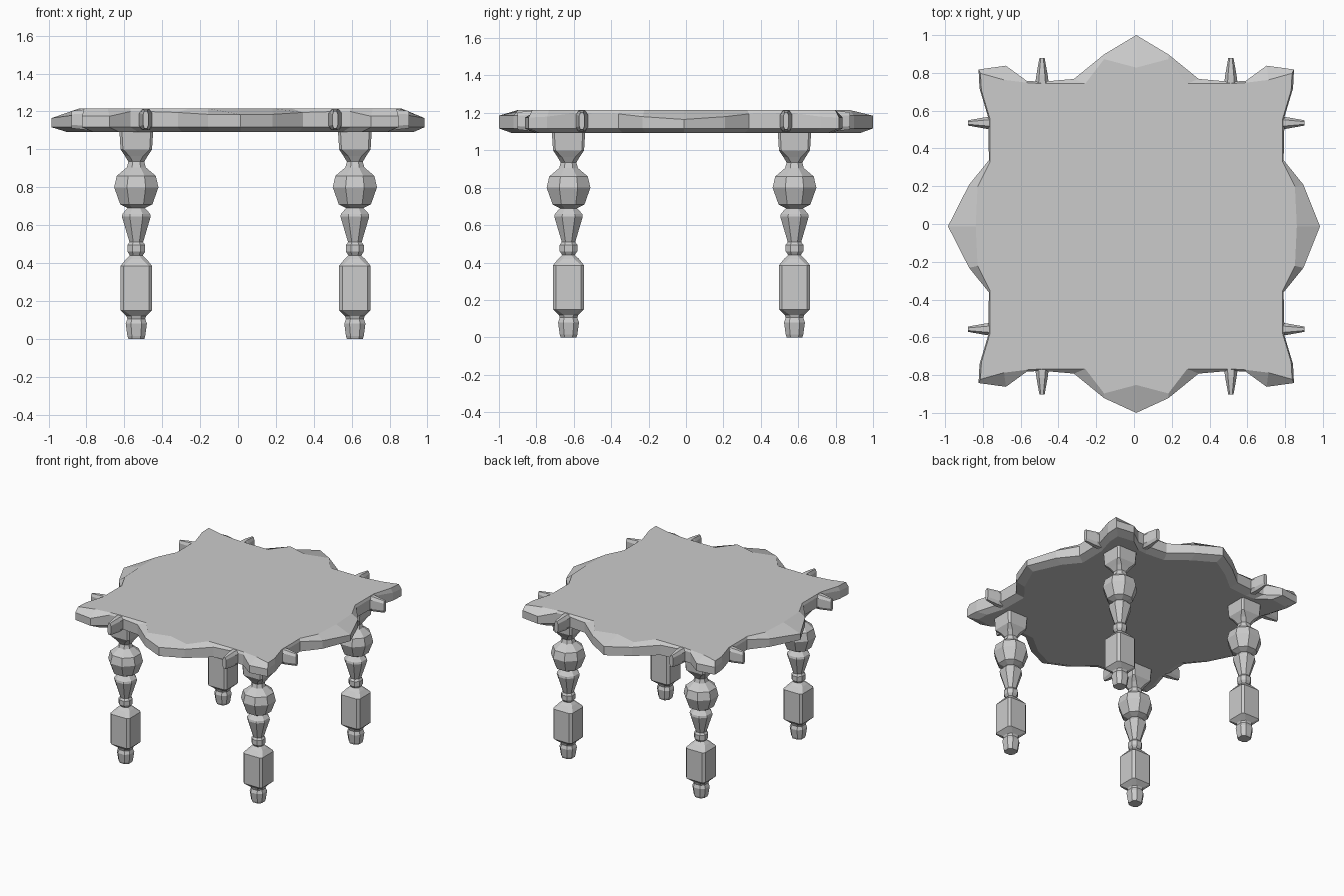
import bpy, bmesh
from math import pi
from mathutils import Matrix, Vector

if "Cube" in bpy.data.objects:
    bpy.data.objects.remove(bpy.data.objects["Cube"])


def loft(name, rings, matrix=None):
    """Skin a list of closed rings and cap both ends."""
    bm = bmesh.new()
    loops = [[bm.verts.new(p) for p in r] for r in rings]
    n = len(loops[0])
    for a, b in zip(loops, loops[1:]):
        for i in range(n):
            j = (i + 1) % n
            bm.faces.new((a[i], a[j], b[j], b[i]))
    bm.faces.new(loops[0][::-1])
    bm.faces.new(loops[-1])
    if matrix:
        bm.transform(matrix)
    bmesh.ops.recalc_face_normals(bm, faces=bm.faces)
    me = bpy.data.meshes.new(name)
    bm.to_mesh(me)
    bm.free()
    ob = bpy.data.objects.new(name, me)
    bpy.context.collection.objects.link(ob)
    return ob


def four_way(quarter):
    """Mirror a quarter outline (from the +y axis to the +x axis) all round."""
    half = quarter + [(x, -y, z) for x, y, z in quarter[-2::-1]]
    full = half + [(-x, y, z) for x, y, z in half[-2:0:-1]]
    shift = lambda v, s: v + s if abs(v) < 0.93 else v
    return [(shift(x, 0.012), shift(y, -0.012), z) for x, y, z in full]


# Table top: scalloped outline with drooping rim
outer = [(0, 1.0), (.17, .91), (.33, .78), (.5, .765), (.58, .77), (.69, .85),
         (.835, .83), (.83, .73), (.785, .58), (.78, .35), (.885, .22), (.985, 0)]
upper = [(0, .84), (.17, .885), (.27, .755), (.5, .755), (.58, .76), (.7, .775),
         (.825, .81), (.82, .72), (.775, .57), (.775, .34), (.84, .21), (.85, 0)]
lower = [(x * .93, y * .93) for x, y in outer]
edge_z = [1.185, 1.185, 1.195, 1.2, 1.2, 1.175, 1.175, 1.18, 1.2, 1.195, 1.18, 1.165]
loft("table_top", [
    four_way([(x, y, 1.092) for x, y in lower]),
    four_way([(x, y, 1.117) for x, y in outer]),
    four_way([(x, y, z) for (x, y), z in zip(outer, edge_z)]),
    four_way([(x, y, 1.216) for x, y in upper]),
])

# Rim fins: small tapering hexagonal tabs, two on each side
fin_sections = [(.70, .012, .05), (.755, .036, .056), (.80, .030, .056), (.89, .014, .046)]


def fin_ring(d, w, h):
    return [(d, w, -h * .6), (d, w, h * .6), (d, w * .5, h),
            (d, -w * .5, h), (d, -w, h * .6), (d, -w, -h * .6),
            (d, -w * .5, -h), (d, w * .5, -h)]


places = [(0, .012, .535), (0, .012, -.557), (pi, .012, .535), (pi, .012, -.557),
          (pi / 2, -.487, -.012), (pi / 2, .513, -.012),
          (-pi / 2, -.487, -.012), (-pi / 2, .513, -.012)]
for i, (angle, x, y) in enumerate(places):
    m = Matrix.Translation((x, y, 1.157)) @ Matrix.Rotation(angle, 4, 'Z')
    loft(f"rim_fin_{i + 1}", [fin_ring(*s) for s in fin_sections], m)

# Turned legs: (height, half width, corner cut as a share of the half width)
leg_profile = [
    (0, .042, .5), (.015, .047, .5), (.08, .056, .5), (.105, .047, .5), (.12, .052, .5),
    (.15, .083, .2), (.385, .083, .2), (.42, .055, .45), (.44, .034, .55),
    (.46, .047, .55), (.495, .047, .55), (.51, .036, .55), (.645, .076, .55),
    (.66, .073, .55), (.69, .046, .55), (.71, .085, .55), (.80, .117, .58),
    (.86, .103, .58), (.905, .05, .55), (.935, .042, .55), (.965, .06, .4),
    (1.0, .083, .15), (1.11, .09, .15),
]


def leg_ring(z, w, c):
    k = w * (1 - c)
    return [(w, -k, z), (w, k, z), (k, w, z), (-k, w, z),
            (-w, k, z), (-w, -k, z), (-k, -w, z), (k, -w, z)]


for side, x in (("left", -.537), ("right", .617)):
    for end, y in (("front", -.628), ("back", .58)):
        loft(f"{end}_{side}_leg", [leg_ring(*s) for s in leg_profile],
             Matrix.Translation((x, y, 0)))
